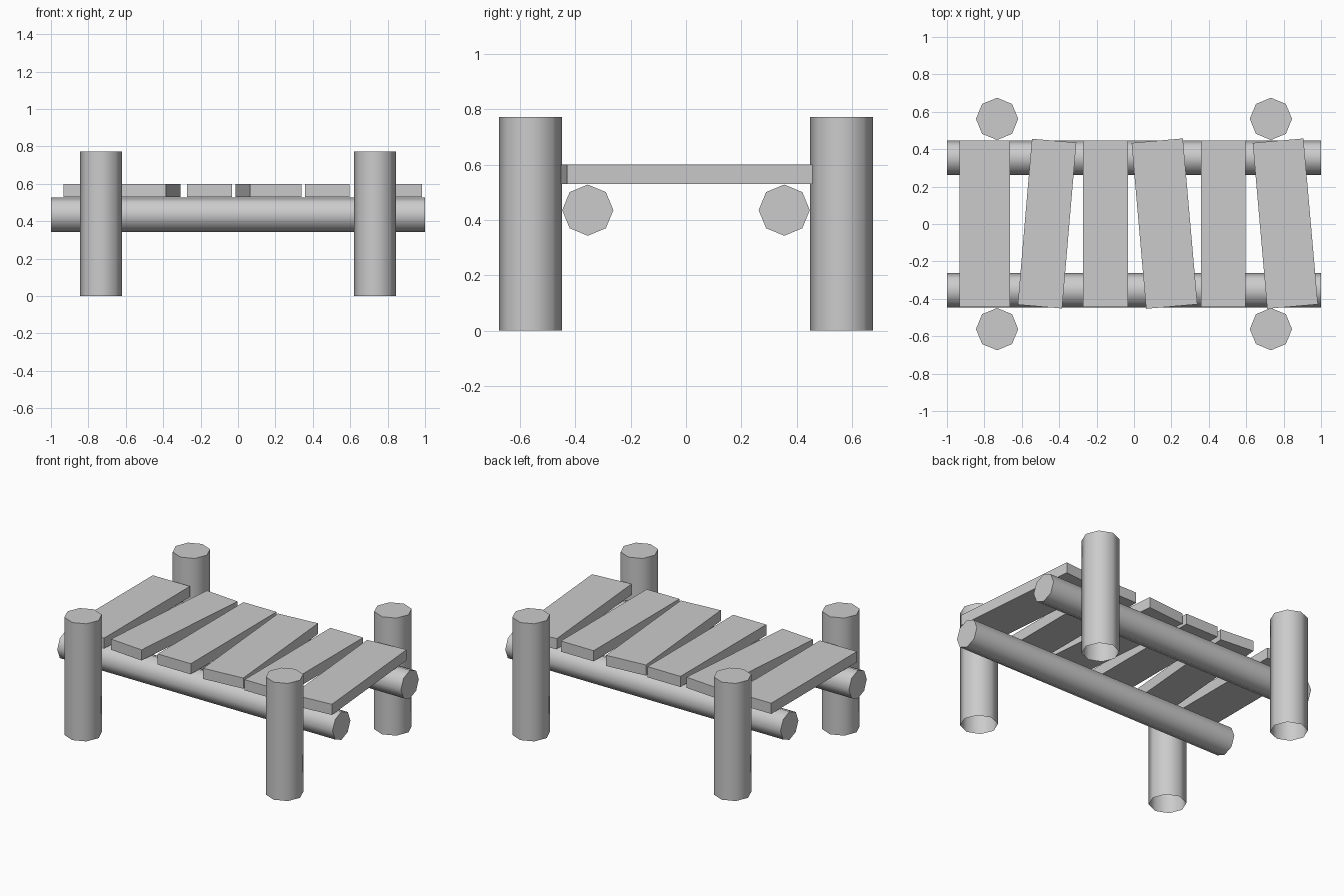
import bpy
import bmesh
from math import radians
from mathutils import Matrix

if "Cube" in bpy.data.objects:
    bpy.data.objects.remove(bpy.data.objects["Cube"])


def finish(bm, name):
    mesh = bpy.data.meshes.new(name)
    bm.to_mesh(mesh)
    bm.free()
    obj = bpy.data.objects.new(name, mesh)
    bpy.context.collection.objects.link(obj)
    return obj


def log(name, radius, length, open_bottom=False):
    """Eight-sided log along z, smooth sides and flat ends."""
    bm = bmesh.new()
    bmesh.ops.create_cone(bm, cap_ends=True, segments=8,
                          radius1=radius, radius2=radius, depth=length)
    for f in bm.faces:
        f.smooth = abs(f.normal.z) < 0.5
    if open_bottom:
        bottom = [f for f in bm.faces if f.normal.z < -0.5]
        bmesh.ops.delete(bm, geom=bottom, context='FACES_ONLY')
    return finish(bm, name)


def plank(name, x, width, angle):
    bm = bmesh.new()
    bmesh.ops.create_cube(bm, size=1, matrix=Matrix.Diagonal((width, 0.89, 0.07, 1)))
    obj = finish(bm, name)
    obj.location = (x, 0.002, 0.565)
    obj.rotation_euler.z = radians(angle)


# Upright posts, open underneath
for sx, side in ((-1, "left"), (1, "right")):
    for sy, end in ((-1, "front"), (1, "back")):
        post = log(f"{end}_{side}_post", 0.113, 0.772, open_bottom=True)
        post.location = (sx * 0.732, sy * 0.562, 0.386)

# Long rails carrying the deck
for sy, end in ((-1, "front"), (1, "back")):
    rail = log(f"{end}_rail", 0.0925, 2.0)
    rail.rotation_euler.y = radians(90)
    rail.location = (0, sy * 0.355, 0.435)

# Deck planks: centre x, width, skew angle
planks = [(-0.797, 0.27, 0), (-0.465, 0.238, -4.9), (-0.153, 0.24, 0),
          (0.163, 0.275, 5), (0.477, 0.238, 0), (0.809, 0.272, 5)]
for i, (x, width, angle) in enumerate(planks):
    plank(f"deck_plank_{i + 1}", x, width, angle)
